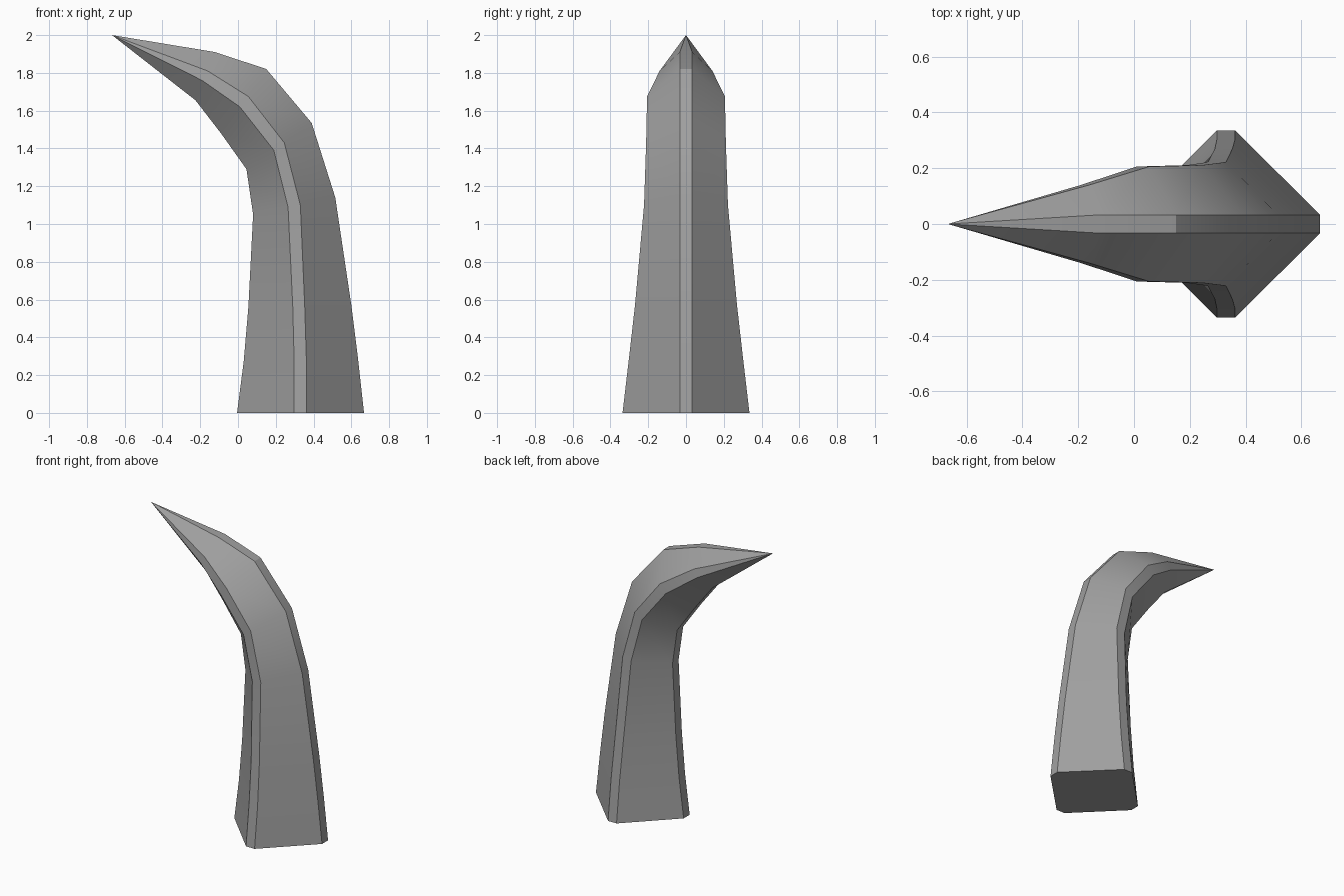
import bpy
import bmesh
import math

cube = bpy.data.objects.get("Cube")
if cube:
    bpy.data.objects.remove(cube, do_unlink=True)

# One flat grey
grey = bpy.data.materials.new("horn_grey")
grey.use_nodes = True
colour = (0.35, 0.35, 0.35, 1)
grey.diffuse_color = colour
grey.node_tree.nodes["Principled BSDF"].inputs["Base Color"].default_value = colour

# Rings up the horn: inner (x, z), side chamfer inner and outer (x, z), outer (x, z), half depth
RINGS = [
    ((-0.005, 0), (0.297, 0), (0.362, 0), (0.667, 0), 0.336),
    ((0.03, 0.27), (0.297, 0.28), (0.362, 0.28), (0.635, 0.29), 0.303),
    ((0.055, 0.56), (0.29, 0.56), (0.353, 0.57), (0.6, 0.57), 0.27),
    ((0.08, 1.05), (0.265, 1.09), (0.33, 1.10), (0.515, 1.14), 0.222),
    ((0.045, 1.29), (0.19, 1.39), (0.245, 1.43), (0.39, 1.535), 0.211),
    ((-0.09, 1.48), (0.01, 1.62), (0.055, 1.675), (0.15, 1.82), 0.206),
    ((-0.225, 1.655), (-0.19, 1.76), (-0.16, 1.81), (-0.12, 1.91), 0.14),
]
CHAMFER = 0.033
TIP = (-0.667, 0, 2)


def ring_points(inner, side_in, side_out, outer, depth):
    """Eight points of a diamond section with trimmed corners."""
    half = [(inner, CHAMFER), (side_in, depth), (side_out, depth), (outer, CHAMFER)]
    back = [(p[0], y, p[1]) for p, y in half]
    return back + [(x, -y, z) for x, y, z in reversed(back)]


# Horn body: skin the rings, then close the base and the tip
bm = bmesh.new()
loops = [[bm.verts.new(p) for p in ring_points(*ring)] for ring in RINGS]
tip = bm.verts.new(TIP)
bm.faces.new(loops[0])
for i in range(8):
    j = (i + 1) % 8
    for low, high in zip(loops, loops[1:]):
        bm.faces.new((low[i], low[j], high[j], high[i]))
    bm.faces.new((loops[-1][i], loops[-1][j], tip))
bmesh.ops.recalc_face_normals(bm, faces=bm.faces)

mesh = bpy.data.meshes.new("curved_horn")
bm.to_mesh(mesh)
bm.free()
mesh.materials.append(grey)
horn = bpy.data.objects.new("curved_horn", mesh)
bpy.context.collection.objects.link(horn)

# Smooth along the length, crisp along the chamfers
bpy.ops.object.select_all(action="DESELECT")
horn.select_set(True)
bpy.context.view_layer.objects.active = horn
bpy.ops.object.shade_smooth_by_angle(angle=math.radians(30))
